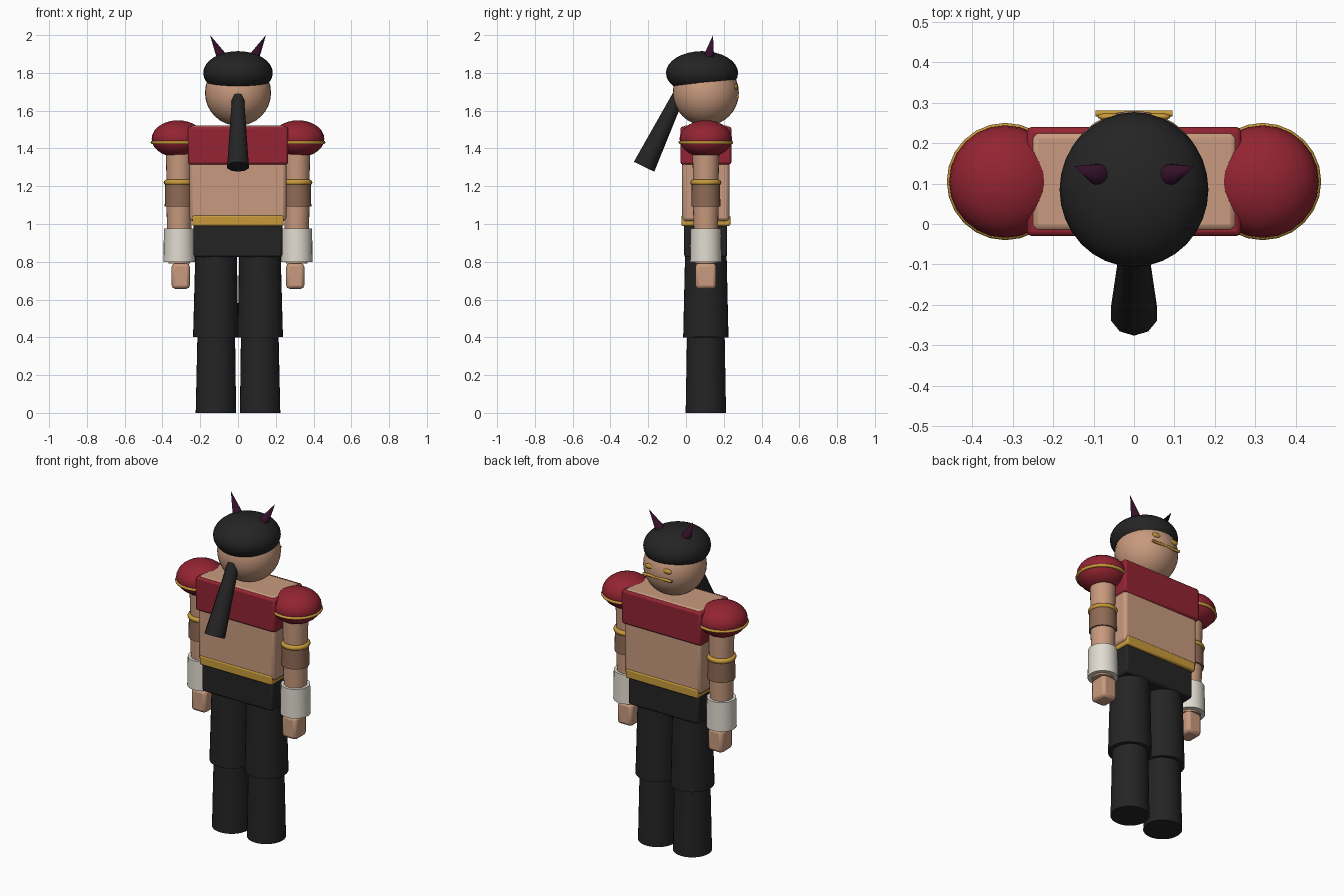
import bpy, math
from mathutils import Vector

if "Cube" in bpy.data.objects:
    bpy.data.objects.remove(bpy.data.objects["Cube"])

CY = 0.105  # depth of the body axis


def mat(name, r, g, b):
    m = bpy.data.materials.new(name)
    lin = [(c / 255 / 12.92) if c < 11 else ((c / 255 + 0.055) / 1.055) ** 2.4 for c in (r, g, b)]
    m.diffuse_color = (*lin, 1)
    m.use_nodes = True
    m.node_tree.nodes["Principled BSDF"].inputs["Base Color"].default_value = m.diffuse_color
    return m


SKIN = mat("skin", 200, 154, 126)
RED = mat("crimson", 147, 36, 50)
GOLD = mat("gold", 200, 154, 58)
BLACK = mat("charcoal", 36, 36, 36)
WHITE = mat("off_white", 224, 219, 208)
BROWN = mat("brown_wrap", 142, 106, 84)
HORN = mat("dark_purple", 52, 16, 42)


def finish(name, m, angle=40):
    o = bpy.context.object
    o.name = name
    o.data.materials.append(m)
    bpy.ops.object.transform_apply(location=False, rotation=True, scale=True)
    bpy.ops.object.shade_smooth_by_angle(angle=math.radians(angle))
    return o


def box(name, m, lo, hi, bevel):
    lo, hi = Vector(lo), Vector(hi)
    bpy.ops.mesh.primitive_cube_add(size=1, location=(lo + hi) / 2)
    bpy.context.object.scale = hi - lo
    o = finish(name, m)
    b = o.modifiers.new("bevel", 'BEVEL')
    b.width, b.segments = bevel, 2
    return o


def ball(name, m, loc, radii, seg=32, rings=16):
    bpy.ops.mesh.primitive_uv_sphere_add(segments=seg, ring_count=rings, radius=1, location=loc)
    bpy.context.object.scale = radii
    return finish(name, m)


def cone(name, m, p0, p1, r0, r1, seg=24):
    p0, p1 = Vector(p0), Vector(p1)
    d = p1 - p0
    bpy.ops.mesh.primitive_cone_add(vertices=seg, radius1=r0, radius2=r1, depth=d.length,
                                    location=(p0 + p1) / 2)
    bpy.context.object.rotation_euler = d.to_track_quat('Z', 'Y').to_euler()
    return finish(name, m, 50)


def ring(name, m, loc, R, r, seg=24):
    bpy.ops.mesh.primitive_torus_add(location=loc, major_radius=R, minor_radius=r,
                                     major_segments=seg, minor_segments=8)
    return finish(name, m, 60)


# Torso
box("torso", SKIN, (-.256, -.02, 1.015), (.256, .23, 1.521), .018)
box("chest_band", RED, (-.265, -.03, 1.315), (.265, .24, 1.516), .012)
box("belt", GOLD, (-.242, -.025, .99), (.242, .235, 1.045), .008)
box("hips", BLACK, (-.235, -.01, .825), (.235, .218, 1.0), .012)

# Head, headwrap and ponytail
ball("head", SKIN, (0, CY, 1.695), (.175, .175, .175))
ball("headwrap", BLACK, (0, .085, 1.80), (.184, .191, .115))
cone("ponytail", BLACK, (0, -.222, 1.303), (0, -.035, 1.69), .06, .032, 10)

# Face
cone("mouth_bar", GOLD, (-.095, .273, 1.675), (.095, .273, 1.675), .008, .008, 10)

for side, s in (("left", -1), ("right", 1)):
    # Eyes and horns
    ball(side + "_eye", GOLD, (s * .06, .265, 1.725), (.03, .010, .015), 16, 8)
    cone(side + "_horn", HORN, (s * .083, .12, 1.88), (s * .148, .143, 2.0), .03, 0, 12)

    # Shoulder guard
    ax = s * .318
    ball(side + "_shoulder", RED, (ax, CY, 1.451), (.139, .139, .098), 24, 14)
    ring(side + "_shoulder_trim", GOLD, (ax, CY, 1.432), .136, .009)

    # Arm
    ax = s * .311
    cone(side + "_upper_arm", SKIN, (ax, CY, 1.19), (ax, CY, 1.42), .066, .073)
    ring(side + "_arm_ring", GOLD, (ax, CY, 1.22), .068, .015)
    cone(side + "_elbow_wrap", BROWN, (ax, CY, 1.093), (ax, CY, 1.212), .077, .075)
    cone(side + "_forearm", SKIN, (ax, CY, .79), (ax, CY, 1.12), .058, .069)
    cone(side + "_cuff", WHITE, (ax, CY, .80), (ax, CY, .975), .084, .081)
    hx = s * .303
    box(side + "_hand", SKIN, (hx - .048, CY - .055, .657), (hx + .048, CY + .055, .792), .018)

    # Leg
    cone(side + "_thigh", BLACK, (s * .118, CY, .40), (s * .116, CY, .84), .12, .11, 32)
    cone(side + "_shin", BLACK, (s * .117, CY, 0), (s * .115, CY, .45), .107, .099, 32)
